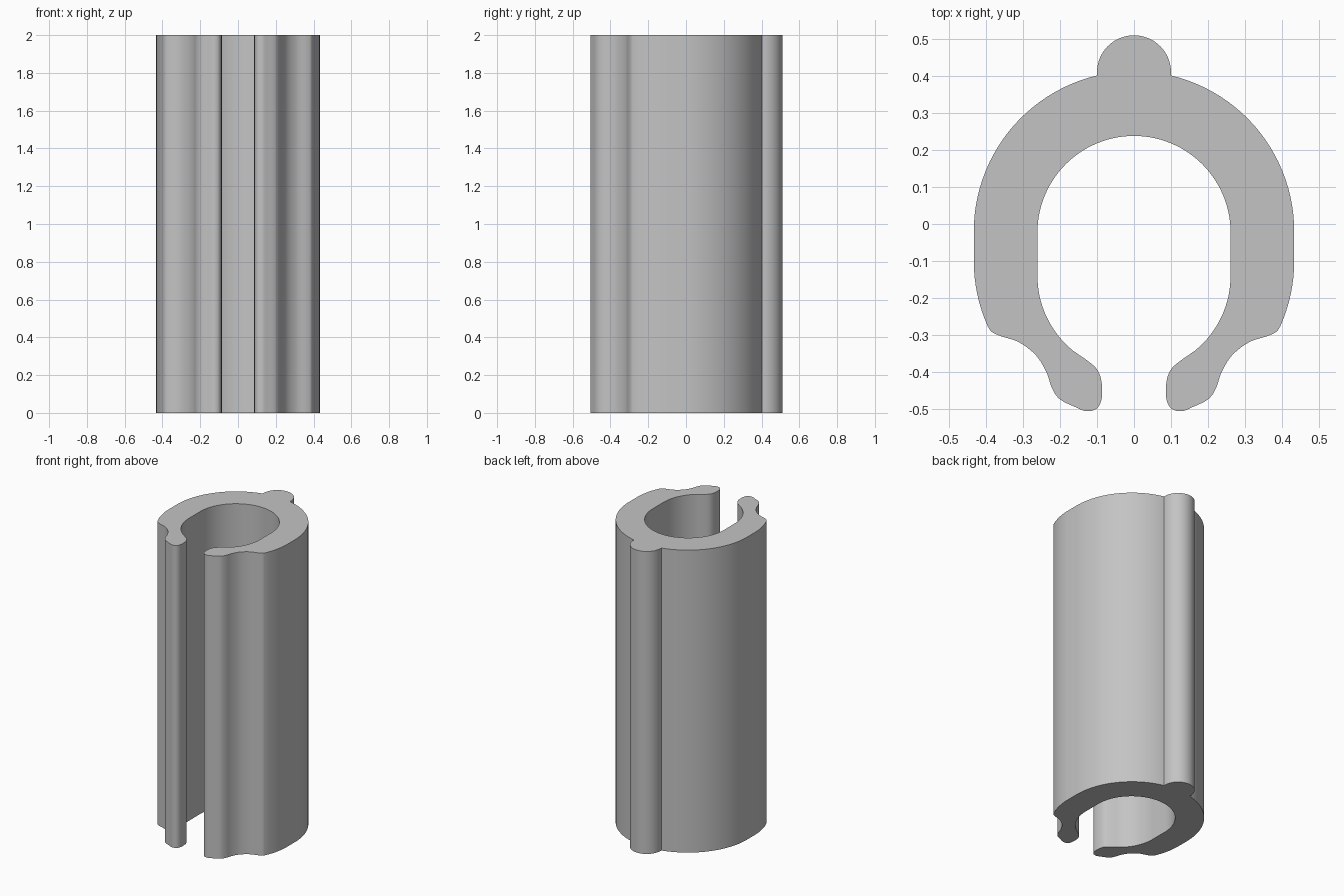
import bpy
import bmesh
from math import cos, sin, radians
from mathutils import Vector

cube = bpy.data.objects.get("Cube")
if cube:
    bpy.data.objects.remove(cube, do_unlink=True)

HEIGHT = 2.0

grey = bpy.data.materials.new("plain grey")
grey.use_nodes = True
colour = (0.55, 0.55, 0.55, 1)
grey.diffuse_color = colour
grey.node_tree.nodes["Principled BSDF"].inputs["Base Color"].default_value = colour


def arc(cy, radius, start, end, steps):
    """Arc centred on the symmetry plane, angles in degrees from +x."""
    angles = [radians(start + (end - start) * i / steps) for i in range(steps + 1)]
    return [Vector((radius * cos(a), cy + radius * sin(a))) for a in angles]


def spline(points, steps=5):
    """Smooth curve through the points, without its two end points."""
    p = [Vector(q) for q in points]
    p = [2 * p[0] - p[1]] + p + [2 * p[-1] - p[-2]]
    out = []
    for a, b, c, d in zip(p, p[1:], p[2:], p[3:]):
        for i in range(steps):
            t = i / steps
            out.append(0.5 * (2 * b + (c - a) * t + (2 * a - 5 * b + 4 * c - d) * t * t
                              + (3 * b - a - 3 * c + d) * t ** 3))
    return out[1:]


# Left half of the section: rib, outer wall, lip, inner wall
half = arc(0.41, 0.1, 90, 0, 16)
half += arc(-0.02, 0.433, 76.6, 0, 24)
half += arc(-0.1, 0.433, 0, -24, 8)
lip = [half[-1], (0.385, -0.291), (0.36, -0.303), (0.31, -0.32), (0.265, -0.355),
       (0.237, -0.4), (0.221, -0.445), (0.2, -0.474), (0.16, -0.494), (0.128, -0.506),
       (0.1, -0.498), (0.087, -0.47), (0.088, -0.425), (0.1, -0.393), (0.125, -0.37)]
inner_low = arc(-0.14, 0.261, -51, 0, 16)
half += spline(lip + [inner_low[0]])
half += inner_low
half += arc(-0.023, 0.261, 0, 90, 28)

# Mirror the half, leaving out the two points on the symmetry plane
outline = half + [Vector((-p.x, p.y)) for p in reversed(half[1:-1])]

# Extrude the section into the clip
bm = bmesh.new()
base = bm.faces.new([bm.verts.new((p.x, p.y, 0)) for p in outline])
result = bmesh.ops.extrude_face_region(bm, geom=[base], use_keep_orig=True)
top = [g for g in result["geom"] if isinstance(g, bmesh.types.BMVert)]
bmesh.ops.translate(bm, verts=top, vec=(0, 0, HEIGHT))
bmesh.ops.recalc_face_normals(bm, faces=bm.faces)
mesh = bpy.data.meshes.new("clip_sleeve")
bm.to_mesh(mesh)
bm.free()
mesh.materials.append(grey)

sleeve = bpy.data.objects.new("clip_sleeve", mesh)
bpy.context.collection.objects.link(sleeve)
bpy.ops.object.select_all(action="DESELECT")
sleeve.select_set(True)
bpy.context.view_layer.objects.active = sleeve
bpy.ops.object.shade_smooth_by_angle(angle=radians(35))
